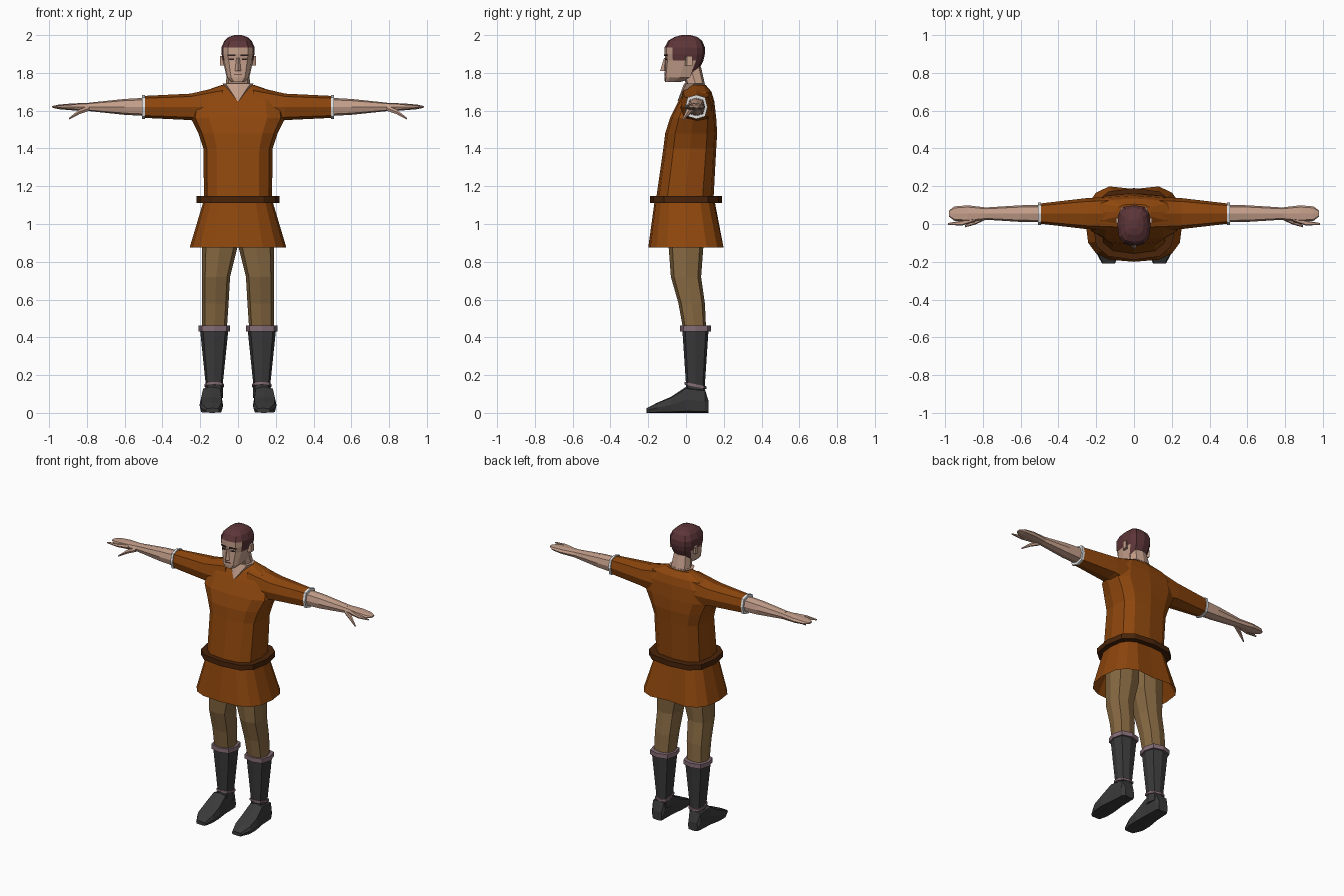
import bpy, bmesh
from math import cos, sin, tau, copysign

default_cube = bpy.data.objects.get("Cube")
if default_cube:
    bpy.data.objects.remove(default_cube, do_unlink=True)


def material(name, red, green, blue):
    colour = (red, green, blue, 1)
    made = bpy.data.materials.new(name)
    made.use_nodes = True
    made.diffuse_color = colour
    made.node_tree.nodes["Principled BSDF"].inputs["Base Color"].default_value = colour
    return made


cloth = material("orange_brown_cloth", .27, .062, .004)
wool = material("tan_wool", .24, .14, .054)
leather = material("dark_grey_leather", .042, .042, .042)
trim = material("mauve_trim", .23, .15, .18)
skin = material("skin", .56, .35, .26)
hair = material("red_brown_hair", .11, .036, .04)
strap = material("dark_brown_strap", .065, .017, .003)
linen = material("white_linen", .75, .75, .75)
dark = material("dark_brow", .025, .012, .01)


def finish(name, shape, *materials):
    bmesh.ops.recalc_face_normals(shape, faces=shape.faces)
    mesh = bpy.data.meshes.new(name)
    shape.to_mesh(mesh)
    shape.free()
    for each in materials:
        mesh.materials.append(each)
    made = bpy.data.objects.new(name, mesh)
    bpy.context.collection.objects.link(made)
    return made


def rounded(value, power):
    """Push a circle coordinate outwards for a squarer cross-section."""
    return copysign(abs(value) ** power, value) if abs(value) > 1e-6 else 0


def loft(name, colours, rings, axis="z", sides=8, power=.7, mirror=1, tilt=0):
    """Skin rings of (position, centre u, centre v, radius u, radius v)."""
    shape = bmesh.new()
    loops = []
    for place, u, v, radius_u, radius_v in rings:
        loop = []
        for step in range(sides):
            angle = tau * step / sides
            across = u + radius_u * rounded(cos(angle), power)
            along = v + radius_v * rounded(sin(angle), power)
            if axis == "x":
                x, y, z = place, across, along
            elif axis == "y":
                x, y, z = across, place, along
            else:
                x, y, z = across, along, place + tilt * (along - v)
            loop.append(shape.verts.new((x * mirror, y, z)))
        loops.append(loop)
    for lower, upper in zip(loops, loops[1:]):
        for step in range(sides):
            shape.faces.new((lower[step - 1], lower[step], upper[step], upper[step - 1]))
    shape.faces.new(loops[0])
    shape.faces.new(loops[-1])
    return finish(name, shape, *colours)


def body(name, colours, rings, sides=12):
    """Symmetric part from rings of (height, half width, front, back)."""
    full = [(z, 0, (front + back) / 2, width, (back - front) / 2)
            for z, width, front, back in rings]
    return loft(name, colours, full, sides=sides)


def band(name, colour, place, section, thick, **options):
    """Short collar of constant section."""
    ends = [(place + offset, *section) for offset in (-thick / 2, thick / 2)]
    return loft(name, [colour], ends, **options)


def block(name, colour, centre, size, mirror=1, slant=0):
    """Small box whose outer side is swept back by the slant."""
    shape = bmesh.new()
    bmesh.ops.create_cube(shape, size=1)
    for vert in shape.verts:
        x, y, z = (c + s * v for c, s, v in zip(centre, size, vert.co))
        vert.co = (x * mirror, y + slant * (x - centre[0]), z)
    return finish(name, shape, colour)


# Tunic body, pleated skirt and belt
body("tunic_body", [cloth], [
    (1.12, .18, -.16, .145), (1.4, .183, -.12, .16), (1.48, .21, -.11, .165),
    (1.56, .25, -.085, .16), (1.65, .24, -.04, .15), (1.7, .19, -.01, .135),
    (1.735, .09, .025, .105)])
skirt = body("tunic_skirt", [cloth], [
    (1.13, .18, -.165, .15), (.875, .256, -.2, .21), (1.05, .17, -.15, .14)], sides=16)
for vert in skirt.data.vertices:
    if abs(vert.co.x) < .01 and vert.co.y > .2:
        vert.co.y -= .025
band("belt", strap, 1.13, (0, 0, .22, .19), .035, sides=12)

# Neck and the skin showing in the collar opening
body("neck", [skin], [(1.68, .07, 0, .1), (1.74, .065, 0, .1), (1.83, .055, -.03, .08)], sides=8)
body("neck_opening", [skin], [(1.65, .003, -.045, -.03), (1.745, .085, -.01, .1)], sides=8)

# Head, with hair chosen by height and distance from the face
head = body("head", [skin, hair], [
    (1.752, .035, -.112, -.03), (1.775, .06, -.115, .05), (1.865, .08, -.108, .092),
    (1.9, .087, -.113, .1), (1.935, .088, -.113, .1), (1.97, .072, -.095, .085),
    (1.99, .05, -.06, .06), (2, .02, -.025, .025)])
for face in head.data.polygons:
    x, y, z = face.center
    if z > 1.93 or (y > .035 and z > 1.78) or (y > -.06 and z > 1.865):
        face.material_index = 1
loft("nose", [skin], [(1.81, 0, -.115, .016, .022), (1.88, 0, -.11, .008, .006)], sides=4)
block("mouth", dark, (0, -.112, 1.79), (.04, .006, .004))

for mirror, word in ((1, "left"), (-1, "right")):
    # Ear, brow and eye
    block(word + "_ear", skin, (.085, .015, 1.865), (.02, .03, .05), mirror, slant=.5)
    block(word + "_brow", dark, (.035, -.105, 1.893), (.042, .009, .008), mirror, slant=.35)
    block(word + "_eye", dark, (.035, -.102, 1.873), (.026, .009, .007), mirror, slant=.35)

    # Arm parts share one straight axis: (reach, depth, height)
    arm_y, arm_z = .055, 1.62

    def arm(part, colour, rings):
        full = [(x, arm_y, arm_z, depth, height) for x, depth, height in rings]
        loft(word + part, [colour], full, axis="x", mirror=mirror)

    arm("_sleeve", cloth, [(.08, .09, .11), (.25, .082, .07), (.5, .053, .058)])
    arm("_forearm", skin, [(.49, .046, .048), (.6, .044, .042), (.79, .032, .022)])
    arm("_hand", skin, [(.78, .032, .022), (.88, .044, .018), (.95, .038, .012), (.98, .015, .005)])
    band(word + "_sleeve_cuff", linen, .5, (arm_y, arm_z, .059, .064), .016,
         axis="x", mirror=mirror)

    # Forefinger and thumb
    loft(word + "_forefinger", [skin], [
        (.84, .03, arm_z, .018, .016), (.91, .005, arm_z, .013, .01),
        (.985, 0, arm_z, .005, .004)], axis="x", sides=6, mirror=mirror)
    loft(word + "_thumb", [skin], [
        (.79, .035, 1.612, .015, .015), (.84, .012, 1.594, .015, .014),
        (.895, -.013, 1.557, .005, .005)], axis="x", sides=6, mirror=mirror)

    # Trouser leg hangs from a straight outer seam: (height, y, half width, half depth)
    leg = [(1, 0, .094, .095), (.88, 0, .094, .092), (.72, 0, .074, .08),
           (.58, .03, .07, .07), (.43, .047, .065, .06)]
    loft(word + "_trouser_leg", [wool], [
        (z, .19 - width, y, width, depth) for z, y, width, depth in leg], mirror=mirror)

    # Boot shaft with trimmed top and ankle
    boot_x, boot_y = .126, .05
    loft(word + "_boot_shaft", [leather], [
        (z, boot_x, boot_y, width, depth)
        for z, width, depth in ((.45, .076, .07), (.15, .045, .05), (.08, .047, .05))],
        mirror=mirror)
    band(word + "_boot_trim", trim, .447, (boot_x, boot_y, .083, .082), .03, mirror=mirror)
    band(word + "_ankle_trim", trim, .145, (boot_x, boot_y, .052, .058), .014,
         mirror=mirror, tilt=-.2)

    # Foot rests on the ground: (y, half width, height)
    foot = [(.12, .036, .06), (.1, .047, .125), (0, .052, .138),
            (-.08, .062, .085), (-.15, .06, .055), (-.208, .035, .025)]
    loft(word + "_foot", [leather], [
        (y, boot_x + width / 4, height / 2, width, height / 2) for y, width, height in foot],
        axis="y", power=.4, mirror=mirror)
